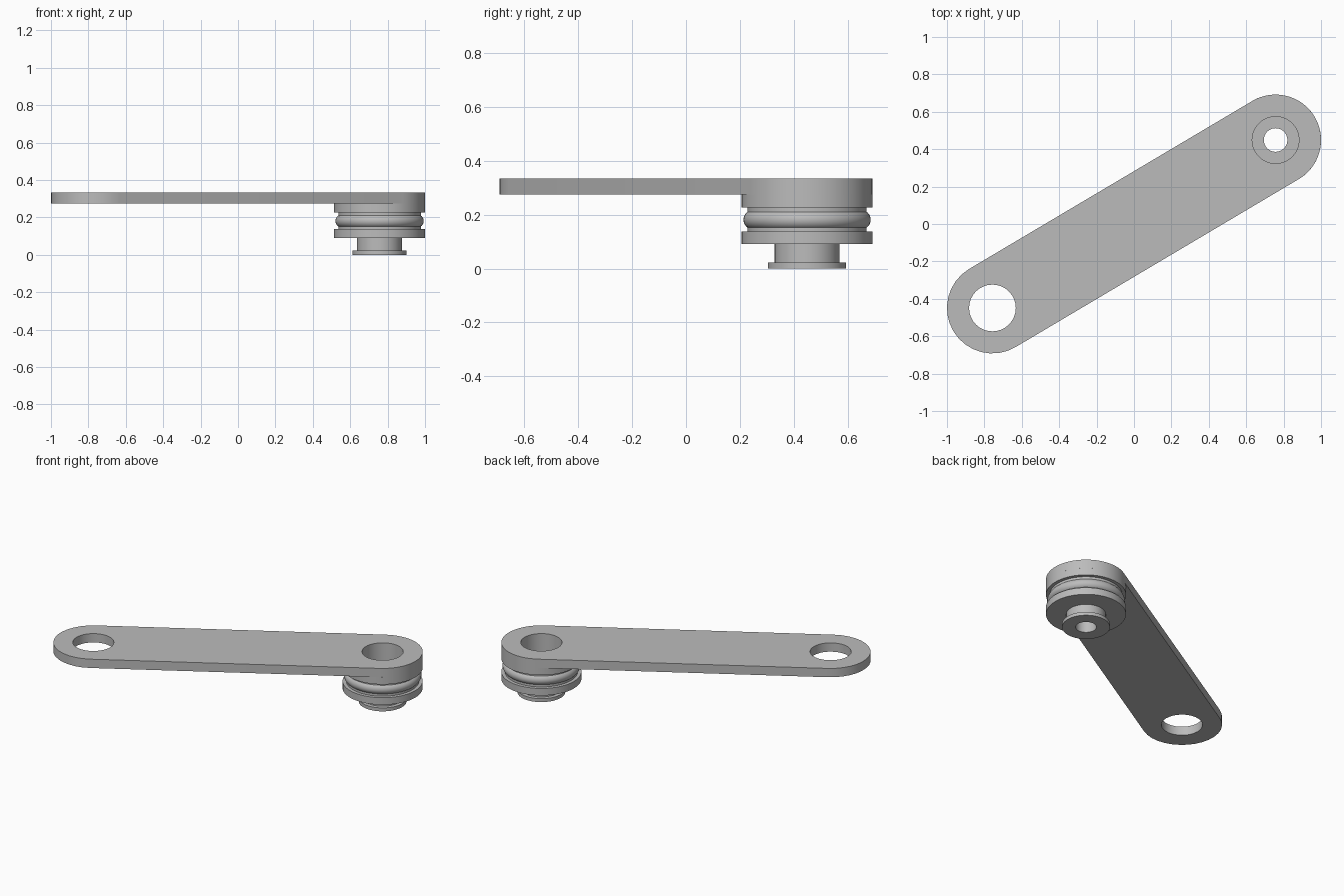
import bpy, bmesh
from math import pi, cos, sin, atan2, radians
from mathutils import Vector

cube = bpy.data.objects.get("Cube")
if cube:
    bpy.data.objects.remove(cube, do_unlink=True)

grey = bpy.data.materials.new("machined grey")
grey.use_nodes = True
GREY = (0.5, 0.5, 0.5, 1)
grey.diffuse_color = GREY
grey.node_tree.nodes["Principled BSDF"].inputs["Base Color"].default_value = GREY

HUB = Vector((0.757, 0.449, 0))      # pulley end; the plain end is opposite
END_R, BORE_R, PIN_R = 0.243, 0.125, 0.063
ARM_BOTTOM, ARM_TOP = 0.274, 0.333


def finish(bm, name, location=(0, 0, 0)):
    bmesh.ops.recalc_face_normals(bm, faces=bm.faces)
    mesh = bpy.data.meshes.new(name)
    bm.to_mesh(mesh)
    bm.free()
    mesh.materials.append(grey)
    obj = bpy.data.objects.new(name, mesh)
    obj.location = location
    bpy.context.collection.objects.link(obj)
    bpy.ops.object.select_all(action='DESELECT')
    obj.select_set(True)
    bpy.context.view_layer.objects.active = obj
    bpy.ops.object.shade_smooth_by_angle(angle=radians(30))
    return obj


def arc(centre, radius, start, sweep, steps):
    return [centre + radius * Vector((cos(a), sin(a), 0))
            for a in (start + sweep * i / steps for i in range(steps + 1))]


def lathe(name, profile, steps=64):
    """Revolve a closed (radius, z) profile about the hub axis."""
    bm = bmesh.new()
    rings = [[bm.verts.new((r * cos(2 * pi * i / steps), r * sin(2 * pi * i / steps), z))
              for r, z in profile] for i in range(steps)]
    n = len(profile)
    for i, ring in enumerate(rings):
        after = rings[(i + 1) % steps]
        for j in range(n):
            k = (j + 1) % n
            bm.faces.new((ring[j], after[j], after[k], ring[k]))
    return finish(bm, name, HUB)


# Arm plate: rounded bar with a hole in each end
bm = bmesh.new()
lift = Vector((0, 0, ARM_BOTTOM))
tilt = atan2(HUB.y, HUB.x)
loops = [arc(HUB, END_R, tilt - pi / 2, pi, 32) + arc(-HUB, END_R, tilt + pi / 2, pi, 16),
         arc(HUB, BORE_R, 0, 2 * pi, 64)[:-1],
         arc(-HUB, BORE_R, 0, 2 * pi, 32)[:-1]]
edges = []
for loop in loops:
    verts = [bm.verts.new(p + lift) for p in loop]
    edges += [bm.edges.new((v, verts[i - 1])) for i, v in enumerate(verts)]
bmesh.ops.triangle_fill(bm, use_beauty=True, edges=edges)
top = bmesh.ops.extrude_face_region(bm, geom=bm.faces[:])["geom"]
bmesh.ops.translate(bm, vec=(0, 0, ARM_TOP - ARM_BOTTOM),
                    verts=[g for g in top if isinstance(g, bmesh.types.BMVert)])
finish(bm, "arm_plate")

# Pulley hub: foot flange, neck, grooved disc and stepped bore
FLANGE_R, NECK_R, GROOVE_R, BORE_FLOOR = 0.145, 0.12, 0.221, 0.15
lathe("pulley_hub", [
    (PIN_R, 0), (FLANGE_R, 0), (FLANGE_R, 0.023), (NECK_R, 0.023),
    (NECK_R, 0.09), (END_R, 0.09), (END_R, 0.137), (GROOVE_R, 0.137),
    (GROOVE_R, 0.226), (END_R, 0.226), (END_R, ARM_BOTTOM),
    (BORE_R, ARM_BOTTOM), (BORE_R, BORE_FLOOR), (PIN_R, BORE_FLOOR)])

# Round sealing ring seated in the groove
TUBE = 0.036
lathe("groove_ring", [(0.2 + TUBE * cos(2 * pi * i / 24), 0.181 + TUBE * sin(2 * pi * i / 24))
                      for i in range(24)])
